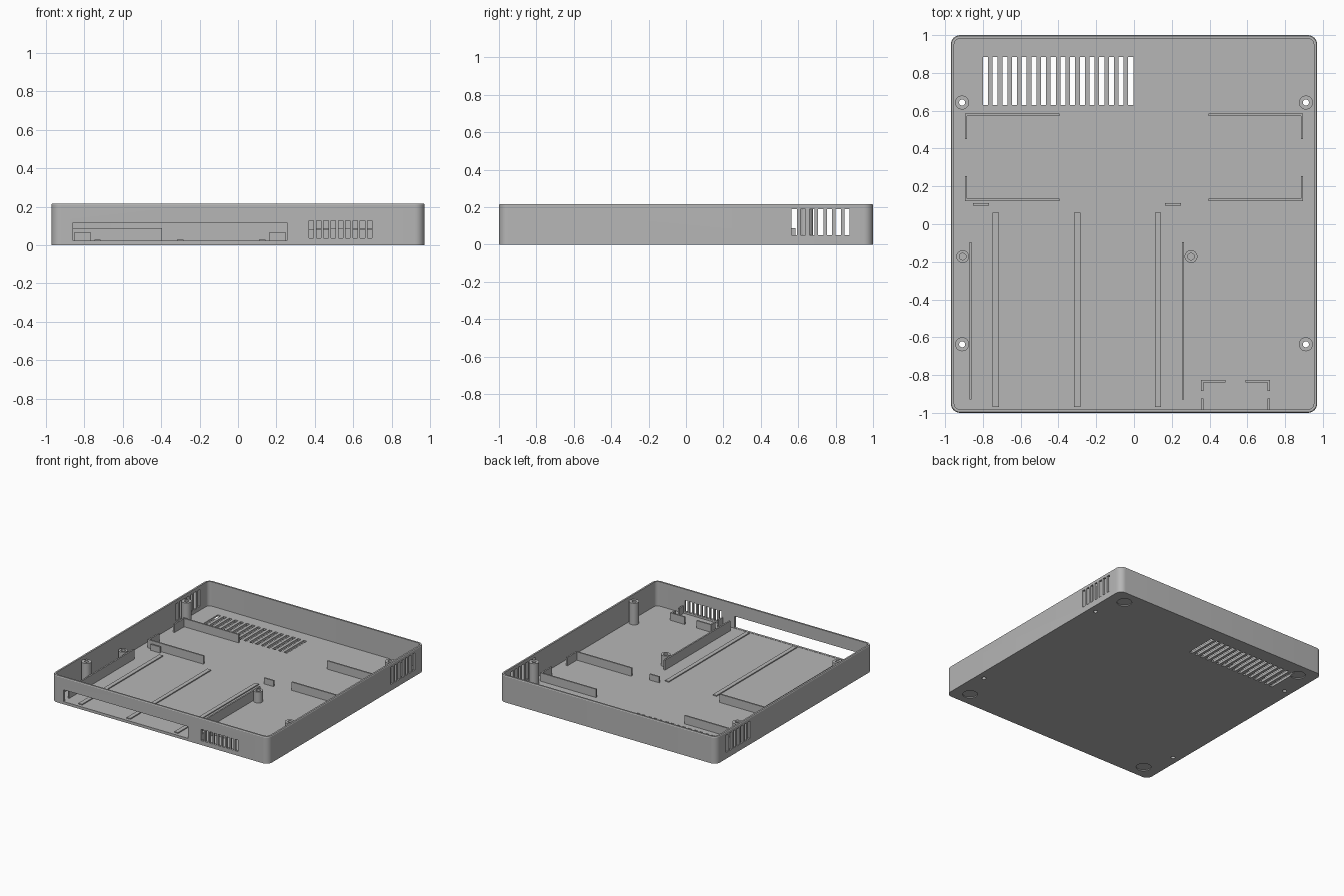
import bpy, bmesh, math
from mathutils import Matrix

old = bpy.data.objects.get("Cube")
if old:
    bpy.data.objects.remove(old, do_unlink=True)

grey = bpy.data.materials.new("mid_grey_plastic")
grey.use_nodes = True
GREY = (0.47, 0.47, 0.47, 1)
grey.diffuse_color = GREY
grey.node_tree.nodes["Principled BSDF"].inputs["Base Color"].default_value = GREY

FLOOR, HEIGHT, WALL = 0.02, 0.217, 0.018
HX, HY = 0.97, 1.0


def finish(name, bm):
    bmesh.ops.recalc_face_normals(bm, faces=bm.faces)
    mesh = bpy.data.meshes.new(name)
    bm.to_mesh(mesh)
    bm.free()
    mesh.materials.append(grey)
    obj = bpy.data.objects.new(name, mesh)
    bpy.context.collection.objects.link(obj)
    return obj


def activate(obj):
    bpy.ops.object.select_all(action='DESELECT')
    obj.select_set(True)
    bpy.context.view_layer.objects.active = obj


def smooth(obj):
    activate(obj)
    bpy.ops.object.shade_smooth_by_angle(angle=math.radians(30))


def add_box(bm, x0, x1, y0, y1, z0, z1):
    m = Matrix.Translation(((x0 + x1) / 2, (y0 + y1) / 2, (z0 + z1) / 2))
    m = m @ Matrix.Diagonal((x1 - x0, y1 - y0, z1 - z0, 1))
    bmesh.ops.create_cube(bm, size=1, matrix=m)


def boxes(name, items):
    bm = bmesh.new()
    for b in items:
        add_box(bm, *b)
    return finish(name, bm)


def cylinders(name, centres, radius, z0, z1):
    bm = bmesh.new()
    for x, y in centres:
        bmesh.ops.create_cone(bm, cap_ends=True, segments=32, radius1=radius, radius2=radius,
                              depth=z1 - z0, matrix=Matrix.Translation((x, y, (z0 + z1) / 2)))
    return finish(name, bm)


def rounded_block(name, rings, radius=0.05, steps=8):
    """Rounded rectangle lofted through (inset, z) rings."""
    bm = bmesh.new()
    loops = []
    for inset, z in rings:
        r, loop = radius - inset, []
        for k, (sx, sy) in enumerate(((1, 1), (-1, 1), (-1, -1), (1, -1))):
            for i in range(steps + 1):
                a = math.pi / 2 * (k + i / steps)
                loop.append(bm.verts.new((sx * (HX - radius) + r * math.cos(a),
                                          sy * (HY - radius) + r * math.sin(a), z)))
        loops.append(loop)
    for low, high in zip(loops, loops[1:]):
        for i in range(len(low)):
            j = (i + 1) % len(low)
            bm.faces.new((low[i], low[j], high[j], high[i]))
    bm.faces.new(loops[0])
    bm.faces.new(loops[-1])
    return finish(name, bm)


def cut(target, cutter):
    mod = target.modifiers.new("cut", 'BOOLEAN')
    mod.operation, mod.solver, mod.object = 'DIFFERENCE', 'EXACT', cutter
    activate(target)
    bpy.ops.object.modifier_apply(modifier=mod.name)
    bpy.data.objects.remove(cutter, do_unlink=True)


def tube(name, x, y, outer, inner, z0, z1):
    """Hollow post spun from a rectangular section."""
    bm = bmesh.new()
    n = 32
    section = ((outer, z0), (outer, z1), (inner, z1), (inner, z0))
    rings = [[bm.verts.new((x + r * math.cos(2 * math.pi * i / n),
                            y + r * math.sin(2 * math.pi * i / n), z)) for i in range(n)]
             for r, z in section]
    for k in range(4):
        a, b = rings[k], rings[(k + 1) % 4]
        for i in range(n):
            j = (i + 1) % n
            bm.faces.new((a[i], a[j], b[j], b[i]))
    smooth(finish(name, bm))


# Open tray with a fine chamfer on the rim
tray = rounded_block("tray_shell", [(0, 0), (0, HEIGHT - 0.006), (0.004, HEIGHT)])
cut(tray, rounded_block("cavity", [(WALL, FLOOR), (WALL, HEIGHT + 0.1)]))

# Floor grille, side vents, front vents and front drive opening
openings = [(-0.80 + 0.0513 * i, -0.773 + 0.0513 * i, 0.63, 0.885, -0.05, 0.04) for i in range(16)]
openings += [(-1.1, 1.1, 0.565 + 0.047 * i, 0.593 + 0.047 * i, 0.05, 0.19) for i in range(7)]
openings += [(0.37 + 0.038 * i, 0.394 + 0.038 * i, -1.1, -0.95, 0.035, 0.127) for i in range(9)]
openings.append((-0.86, 0.255, -1.1, -0.95, FLOOR + 0.002, 0.117))
cut(tray, boxes("opening_cutter", openings))

# Screw holes and round foot recesses underneath
corner_posts = [(sx * 0.91, y) for sx in (-1, 1) for y in (0.643, -0.637)]
cut(tray, cylinders("screw_cutter", corner_posts, 0.016, -0.05, 0.05))
feet = [(sx * 0.835, sy * 0.885) for sx in (-1, 1) for sy in (-1, 1)]
cut(tray, cylinders("foot_cutter", feet, 0.055, -0.05, 0.008))
smooth(tray)

# Screw posts
for i, (x, y) in enumerate(corner_posts):
    tube(f"corner_post_{i + 1}", x, y, 0.037, 0.016, FLOOR - 0.001, 0.195)
for i, x in enumerate((-0.907, 0.302)):
    tube(f"short_post_{i + 1}", x, -0.172, 0.034, 0.018, FLOOR - 0.001, 0.108)

# Corner brackets that locate the rear board
T, B = 0.012, FLOOR - 0.001
for side, s in (("right", -1), ("left", 1)):
    for end, y, leg in (("rear", 0.573, (0.45, 0.573)), ("front", 0.122, (0.134, 0.255))):
        xs = sorted((s * 0.395, s * 0.895))
        xl = sorted((s * 0.883, s * 0.895))
        boxes(f"{end}_{side}_bracket", [(*xs, y, y + T, B, 0.087), (*xl, *leg, B, 0.087)])

# Drive bay: side walls, stop tabs and slide rails
for i, x in enumerate((-0.872, 0.254)):
    boxes(f"bay_wall_{i + 1}", [(x, x + T, -0.93, -0.095, B, 0.1)])
for i, x in enumerate((-0.852, 0.163)):
    boxes(f"stop_tab_{i + 1}", [(x, x + 0.085, 0.098, 0.11, B, 0.068)])
for i, x in enumerate((-0.748, -0.317, 0.11)):
    boxes(f"slide_rail_{i + 1}", [(x, x + 0.033, -0.97, 0.062, B, 0.028)])

# Small four-corner holder behind the front vents
for side, x, xe in (("right", 0.355, 0.355), ("left", 0.59, 0.708)):
    boxes(f"holder_{side}", [(x, x + 0.13, -0.838, -0.826, B, 0.08),
                             (xe, xe + T, -0.885, -0.838, B, 0.08),
                             (xe, xe + T, -0.983, -0.925, B, 0.08)])
